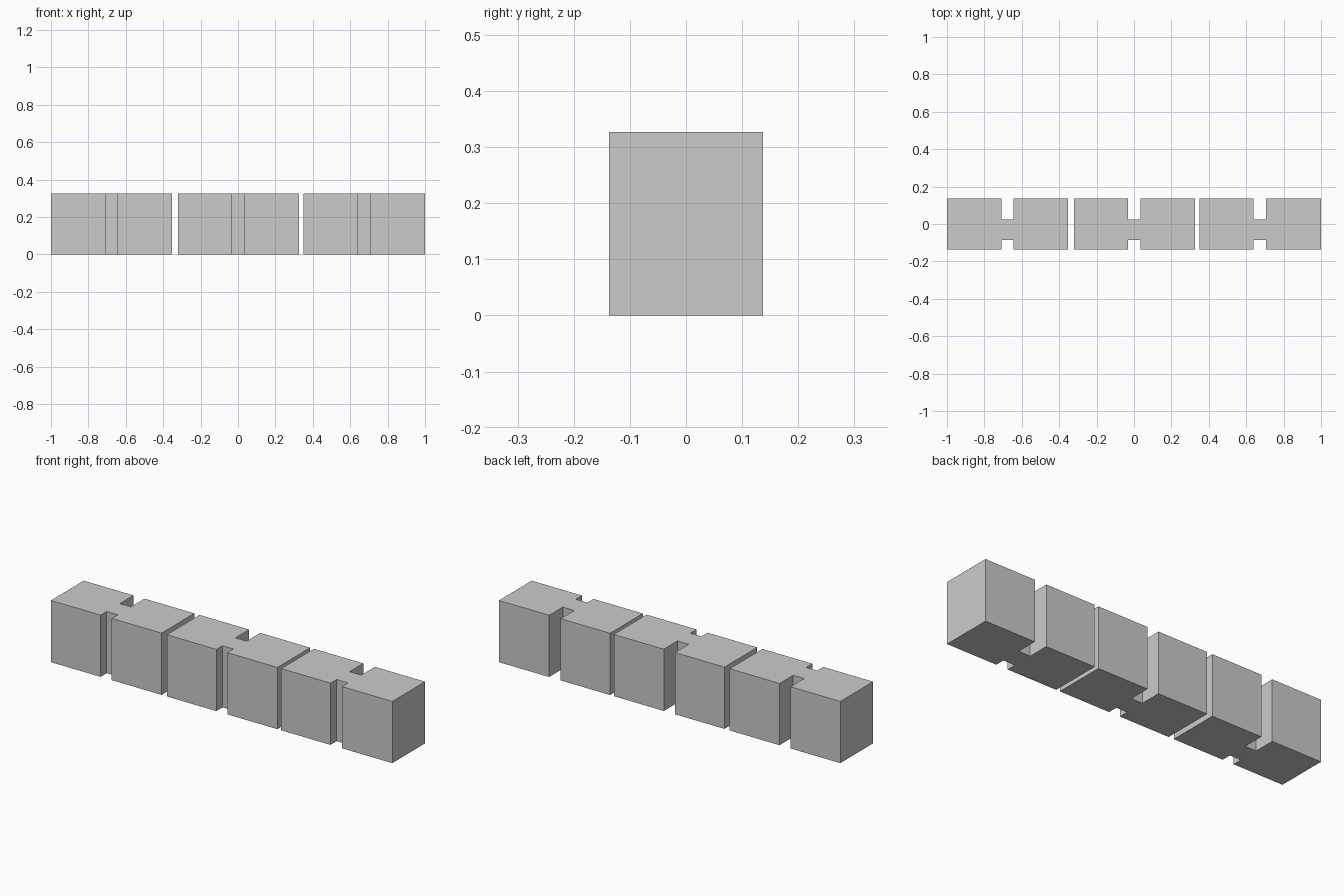
import bpy, bmesh

if "Cube" in bpy.data.objects:
    bpy.data.objects.remove(bpy.data.objects["Cube"])

HEIGHT = 0.327
HALF_DEPTH = 0.137
WEB_FRONT, WEB_BACK = -0.086, 0.023


def h_block(name, left, slot_left, slot_right, right):
    """Extrude an H-shaped plan upward from the floor."""
    f, b = -HALF_DEPTH, HALF_DEPTH
    plan = [(left, f), (slot_left, f), (slot_left, WEB_FRONT), (slot_right, WEB_FRONT),
            (slot_right, f), (right, f), (right, b), (slot_right, b),
            (slot_right, WEB_BACK), (slot_left, WEB_BACK), (slot_left, b), (left, b)]
    bm = bmesh.new()
    base = bm.faces.new([bm.verts.new((x, y, 0)) for x, y in plan])
    top = bmesh.ops.extrude_face_region(bm, geom=[base], use_keep_orig=True)["geom"]
    bmesh.ops.translate(bm, vec=(0, 0, HEIGHT),
                        verts=[v for v in top if isinstance(v, bmesh.types.BMVert)])
    bmesh.ops.recalc_face_normals(bm, faces=bm.faces)
    mesh = bpy.data.meshes.new(name)
    bm.to_mesh(mesh)
    bm.free()
    obj = bpy.data.objects.new(name, mesh)
    bpy.context.collection.objects.link(obj)


# Three interlocking-style paving blocks in a row, with narrow gaps between
h_block("left_block", -1.0, -0.709, -0.644, -0.352)
h_block("middle_block", -0.321, -0.031, 0.034, 0.327)
h_block("right_block", 0.349, 0.638, 0.706, 1.0)
